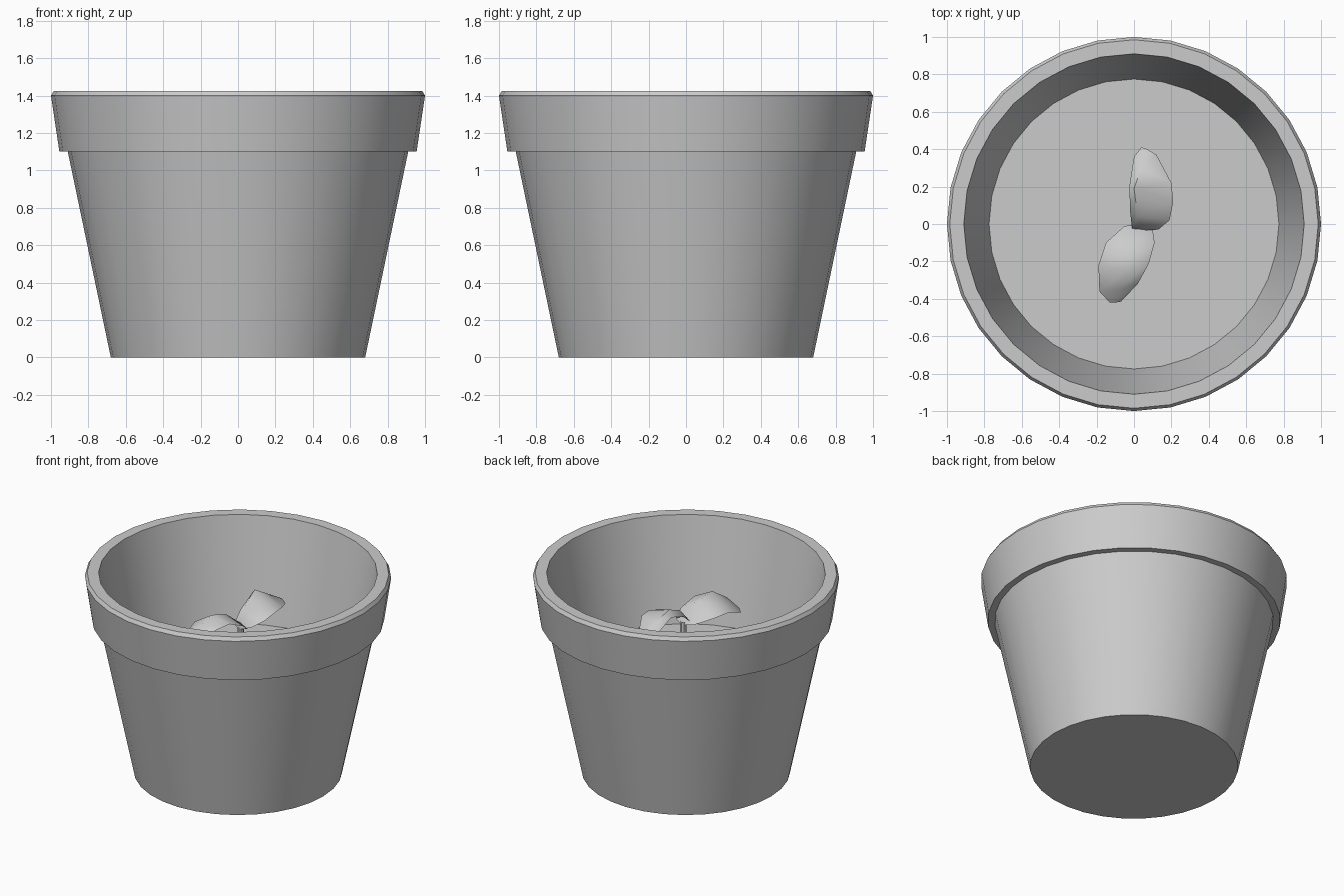
import bpy, math

if "Cube" in bpy.data.objects:
    bpy.data.objects.remove(bpy.data.objects["Cube"])

SIDES = 32


def make_object(name, verts, faces, angle):
    mesh = bpy.data.meshes.new(name)
    mesh.from_pydata(verts, [], faces)
    mesh.update()
    obj = bpy.data.objects.new(name, mesh)
    bpy.context.collection.objects.link(obj)
    bpy.ops.object.select_all(action='DESELECT')
    obj.select_set(True)
    bpy.context.view_layer.objects.active = obj
    bpy.ops.object.shade_smooth_by_angle(angle=math.radians(angle))
    return obj


def lathe(name, profile, sides=SIDES, cap_start=False, cap_end=False, path=None):
    """Revolve (radius, z) points; path optionally shifts each ring in x, y."""
    verts, faces = [], []
    for i, (r, z) in enumerate(profile):
        ox, oy = path[i] if path else (0, 0)
        for k in range(sides):
            a = 2 * math.pi * k / sides
            verts.append((ox + r * math.cos(a), oy + r * math.sin(a), z))
    for i in range(len(profile) - 1):
        for k in range(sides):
            n = (k + 1) % sides
            faces.append((i * sides + k, i * sides + n,
                          (i + 1) * sides + n, (i + 1) * sides + k))
    if cap_start:
        faces.append(tuple(reversed(range(sides))))
    if cap_end:
        last = (len(profile) - 1) * sides
        faces.append(tuple(range(last, last + sides)))
    return make_object(name, verts, faces, 30)


def leaf(name, base, sections):
    """Skin left / midrib / right sections, closing to a point at the base."""
    verts = [base] + [p for s in sections for p in s]
    faces = [(0, 2, 1), (0, 3, 2)]
    for i in range(len(sections) - 1):
        a, b = 1 + 3 * i, 4 + 3 * i
        faces += [(a, a + 1, b + 1, b), (a + 1, a + 2, b + 2, b + 1)]
    return make_object(name, verts, faces, 60)


# Pot: tapered body, stepped collar, bevelled rim, inner wall
lathe("pot", [(0.68, 0), (0.91, 1.10), (0.955, 1.10), (1.0, 1.40),
              (0.985, 1.425), (0.91, 1.425), (0.775, 0.70)], cap_start=True)

# Soil disc
lathe("soil", [(0.775, 0.70)], cap_end=True)

# Seedling stem
lathe("stem", [(0.03, 0.70), (0.025, 0.88), (0.02, 1.06)], sides=8,
      path=[(0.03, 0.0), (0.03, -0.01), (0.035, -0.02)])

# Two seed leaves arched over their midribs
leaf("back_leaf", (0.03, -0.035, 1.04), [
    ((-0.01, -0.03, 1.07), (0.04, -0.035, 1.08), (0.13, -0.03, 1.08)),
    ((-0.02, 0.06, 1.14), (0.02, 0.04, 1.17), (0.19, 0.02, 1.12)),
    ((-0.025, 0.20, 1.19), (0.0, 0.19, 1.235), (0.21, 0.12, 1.15)),
    ((0.0, 0.36, 1.10), (0.04, 0.30, 1.17), (0.20, 0.22, 1.15)),
    ((0.04, 0.41, 1.10), (0.07, 0.40, 1.11), (0.12, 0.37, 1.10))])

leaf("front_leaf", (0.04, -0.005, 1.04), [
    ((0.10, -0.03, 1.06), (0.04, -0.03, 1.09), (-0.05, -0.01, 1.06)),
    ((0.11, -0.10, 1.11), (-0.01, -0.13, 1.18), (-0.15, -0.10, 1.10)),
    ((0.08, -0.21, 1.16), (-0.035, -0.25, 1.21), (-0.19, -0.22, 1.11)),
    ((0.02, -0.32, 1.13), (-0.08, -0.35, 1.14), (-0.185, -0.36, 1.055)),
    ((-0.07, -0.415, 1.07), (-0.10, -0.42, 1.06), (-0.13, -0.42, 1.05))])
